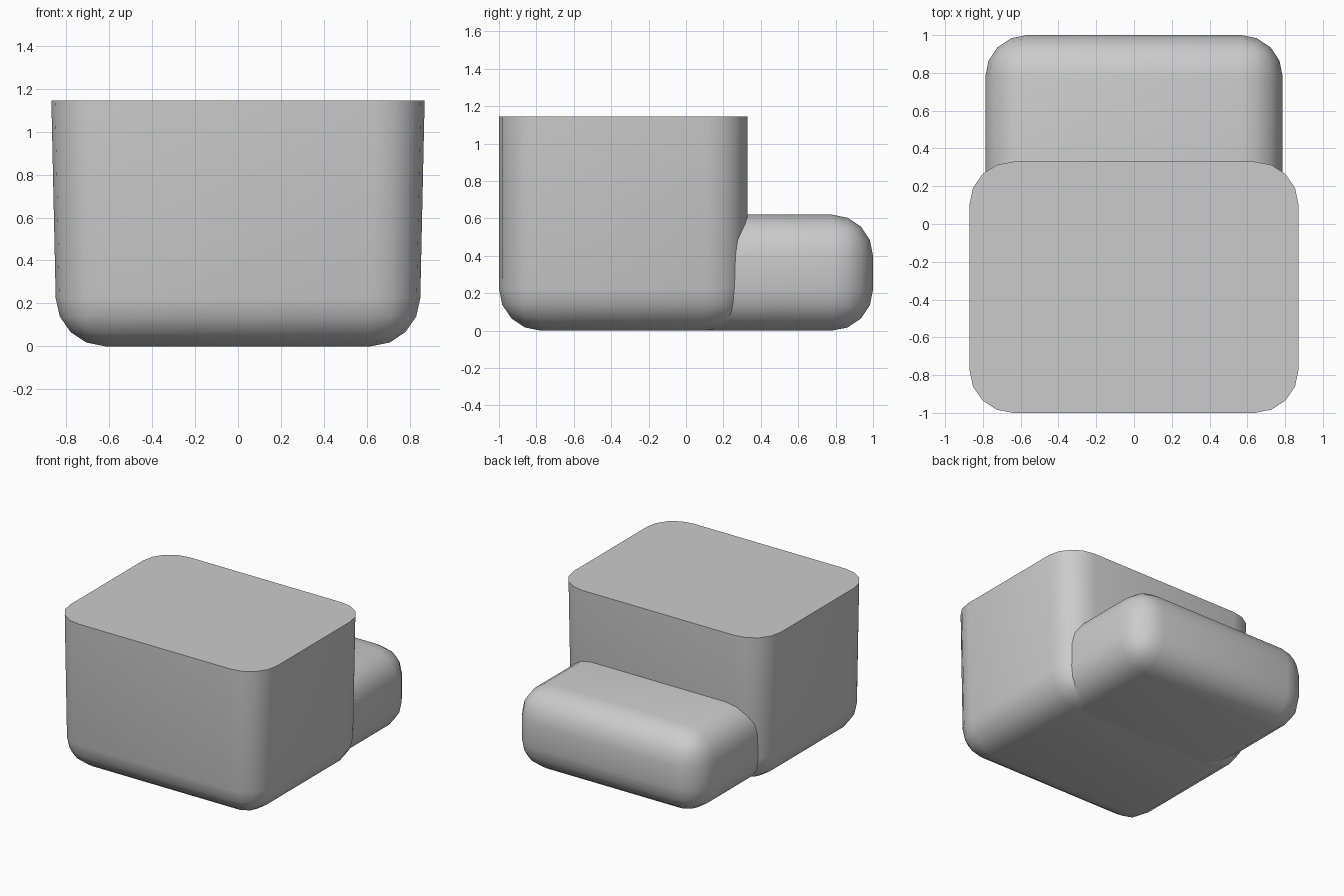
import bpy
import bmesh
import math

cube = bpy.data.objects.get("Cube")
if cube:
    bpy.data.objects.remove(cube, do_unlink=True)

GREY = (0.6, 0.6, 0.6, 1.0)
grey = bpy.data.materials.new("plain grey")
grey.use_nodes = True
grey.diffuse_color = GREY
grey.node_tree.nodes["Principled BSDF"].inputs["Base Color"].default_value = GREY


def rounded_box(name, low, high, radius, is_flat_end, taper=0.0):
    """Box with rounded edges, except around the end that stays flat."""
    bm = bmesh.new()
    bmesh.ops.create_cube(bm, size=1)
    for v in bm.verts:
        for i in range(3):
            v.co[i] = low[i] + (v.co[i] + 0.5) * (high[i] - low[i])
    bm.normal_update()
    edges = [e for e in bm.edges
             if not any(is_flat_end(f.normal) for f in e.link_faces)]
    bmesh.ops.bevel(bm, geom=edges, offset=radius, offset_type='OFFSET',
                    segments=4, profile=0.5, affect='EDGES')
    # widen gently towards the top
    for v in bm.verts:
        v.co.x *= 1 + taper * v.co.z
    for f in bm.faces:
        f.smooth = True
    bmesh.ops.recalc_face_normals(bm, faces=bm.faces)
    mesh = bpy.data.meshes.new(name)
    bm.to_mesh(mesh)
    bm.free()
    mesh.materials.append(grey)
    obj = bpy.data.objects.new(name, mesh)
    bpy.context.collection.objects.link(obj)
    bpy.ops.object.select_all(action='DESELECT')
    obj.select_set(True)
    bpy.context.view_layer.objects.active = obj
    bpy.ops.object.shade_smooth_by_angle(angle=math.radians(40))
    return obj


# tall front block: flat top, rounded sides and underside
rounded_box("main_block", (-0.845, -1, 0), (0.845, 0.33, 1.145), 0.225,
            lambda n: n.z > 0.9, taper=0.026)

# low rounded block behind, its flat end buried in the main block
rounded_box("rear_block", (-0.787, 0.1, 0), (0.787, 1, 0.62), 0.22,
            lambda n: n.y < -0.9)
